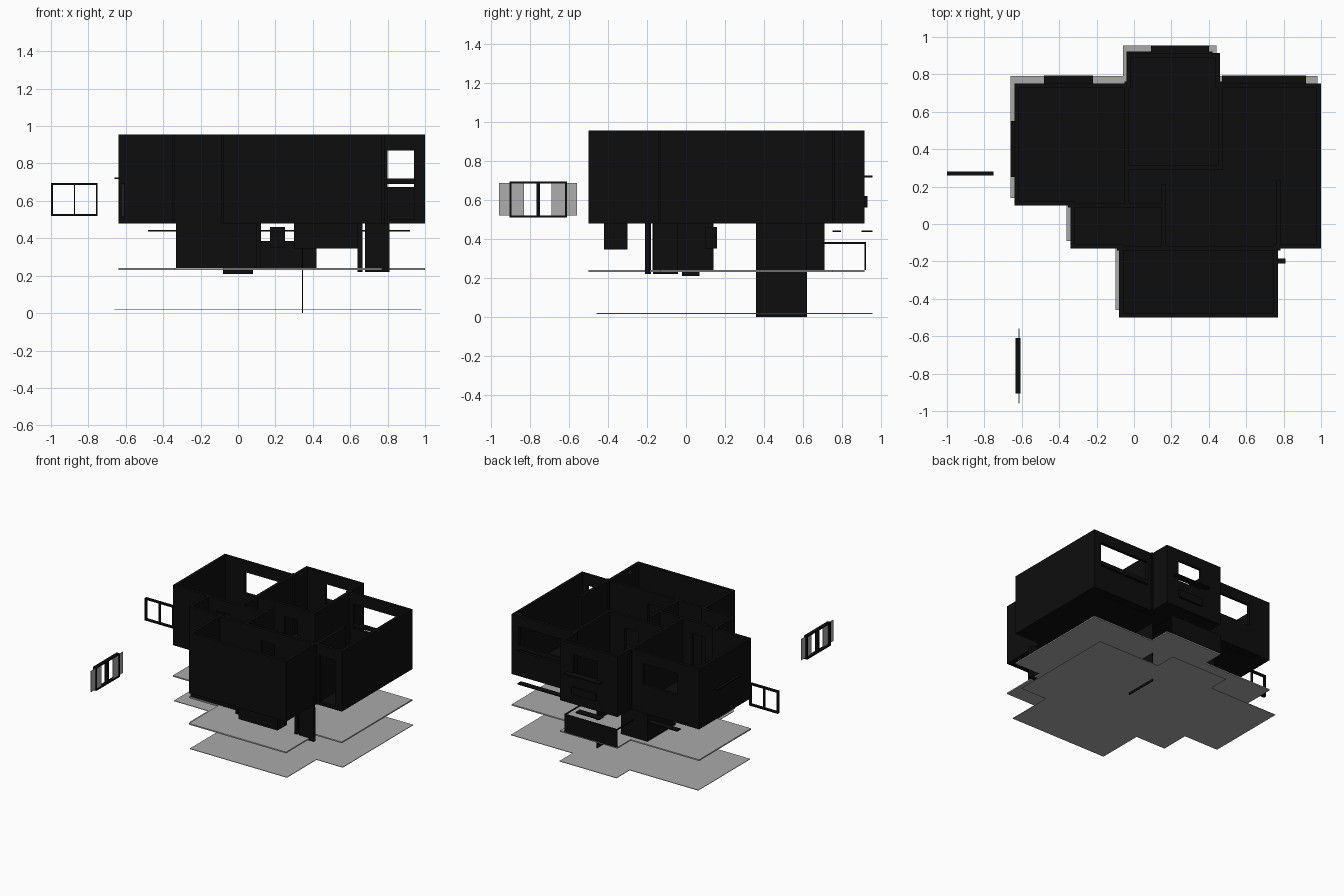
import bpy, bmesh
from mathutils import Vector

cube = bpy.data.objects.get("Cube")
if cube:
    bpy.data.objects.remove(cube, do_unlink=True)


def material(name, value):
    m = bpy.data.materials.new(name)
    m.use_nodes = True
    colour = (value, value, value, 1)
    m.diffuse_color = colour
    bsdf = m.node_tree.nodes["Principled BSDF"]
    bsdf.inputs["Base Color"].default_value = colour
    bsdf.inputs["Roughness"].default_value = 0.8
    return m


BLACK = material("black", 0.004)
GREY = material("floor grey", 0.4)
GLASS = material("pane grey", 0.42)


def finish(name, bm, mat):
    bmesh.ops.recalc_face_normals(bm, faces=bm.faces)
    mesh = bpy.data.meshes.new(name)
    bm.to_mesh(mesh)
    bm.free()
    mesh.materials.append(mat)
    ob = bpy.data.objects.new(name, mesh)
    bpy.context.collection.objects.link(ob)
    return ob


def add_box(bm, x0, x1, y0, y1, z0, z1):
    low, high = Vector((x0, y0, z0)), Vector((x1, y1, z1))
    verts = bmesh.ops.create_cube(bm, size=1)["verts"]
    for v in verts:
        v.co = (low + high) / 2 + v.co * (high - low)


def box(name, *bounds, mat=BLACK):
    bm = bmesh.new()
    add_box(bm, *bounds)
    return finish(name, bm, mat)


def plate(name, outline, z, thick, mat, dx=0, dy=0):
    bm = bmesh.new()
    face = bm.faces.new([bm.verts.new((x + dx, y + dy, z)) for x, y in outline])
    new = bmesh.ops.extrude_face_region(bm, geom=[face])["geom"]
    for v in new:
        if isinstance(v, bmesh.types.BMVert):
            v.co.z += thick
    return finish(name, bm, mat)


# Wall between two points, with an optional opening (start, end, bottom, top)
T, Z0, Z1 = 0.024, 0.48, 0.955


def wall(name, p, q, opening=None, z0=Z0, z1=Z1):
    along = 0 if abs(p[0] - q[0]) > abs(p[1] - q[1]) else 1
    a, b = sorted((p[along], q[along]))
    a, b, c = a - T / 2, b + T / 2, p[1 - along]
    parts = [(a, b, z0, z1)]
    if opening:
        s, e, low, high = opening
        parts = [(a, s, z0, z1), (e, b, z0, z1), (s, e, high, z1)]
        if low > z0:
            parts.append((s, e, z0, low))
    bm = bmesh.new()
    for s, e, low, high in parts:
        span, side = (s, e), (c - T / 2, c + T / 2)
        xy = span + side if along == 0 else side + span
        add_box(bm, *xy, low, high)
    return finish(name, bm, BLACK)


# Floors: one shared plan, the lowest one shifted
PLAN = [(-0.64, 0.75), (-0.64, 0.10), (-0.34, 0.10), (-0.34, -0.13),
        (-0.08, -0.13), (-0.08, -0.50), (0.77, -0.50), (0.77, -0.13),
        (1.0, -0.13), (1.0, 0.75), (0.46, 0.75), (0.46, 0.915),
        (-0.04, 0.915), (-0.04, 0.75)]
plate("ground_floor", PLAN, 0.016, 0.004, GREY, -0.02, 0.04)
plate("middle_floor", PLAN, 0.23, 0.01, GREY)
plate("upper_floor", PLAN, Z0, 0.008, BLACK)

# Outer walls of the upper storey, keyed by the plan edge that has an opening
OPENINGS = {7: (0.80, 0.94, 0.50, 0.87), 9: (0.50, 0.94, 0.675, 0.87),
            11: (0.14, 0.35, 0.70, 0.87), 13: (-0.45, -0.15, 0.70, 0.87)}
count = len(PLAN)
inner = []
for i, (x, y) in enumerate(PLAN):
    # Move each corner to the centre line of the walls that meet there
    before, here, after = (Vector(PLAN[k % count]) for k in (i - 1, i, i + 1))
    shift = Vector((0, 0))
    for edge in (here - before, after - here):
        edge.normalize()
        shift += Vector((-edge.y, edge.x)) * T / 2
    inner.append(here + shift)
for i in range(count):
    wall(f"outer_wall_{i + 1}", inner[i], inner[(i + 1) % count], OPENINGS.get(i))

# Room partitions
PARTITIONS = [((-0.04, 0.10), (-0.04, 0.75), None),
              ((0.46, 0.30), (0.46, 0.75), None),
              ((-0.04, 0.30), (0.46, 0.30), (0.20, 0.32, Z0, 0.86)),
              ((-0.34, 0.10), (0.16, 0.10), (-0.25, -0.13, Z0, 0.86)),
              ((0.16, -0.13), (0.16, 0.20), None),
              ((-0.08, -0.13), (0.77, -0.13), (0.30, 0.42, Z0, 0.86)),
              ((0.77, -0.13), (0.77, 0.22), None)]
for i, (p, q, hole) in enumerate(PARTITIONS):
    wall(f"partition_{i + 1}", p, q, hole)

# Slim sun shades and sills along the outside
SHADES = [(0.47, 0.92, 0.75, 0.795, 0.44), (-0.48, -0.22, 0.75, 0.795, 0.44),
          (0.09, 0.30, 0.90, 0.955, 0.44), (0.09, 0.40, 0.90, 0.955, 0.72),
          (-0.66, -0.63, 0.25, 0.55, 0.72)]
for i, (x0, x1, y0, y1, z) in enumerate(SHADES):
    box(f"sun_shade_{i + 1}", x0, x1, y0, y1, z - 0.004, z + 0.004)
box("window_bar", 0.50, 0.94, 0.73, 0.75, 0.69, 0.72)
box("back_ledge", 0.14, 0.35, 0.91, 0.93, 0.56, 0.62)

# Balcony railing at the back
box("balcony_front", -0.04, 0.42, 0.915, 0.922, 0.24, 0.385)
for i, x in enumerate((-0.04, 0.412)):
    box(f"balcony_rail_{i + 1}", x, x + 0.008, 0.70, 0.92, 0.375, 0.383)

# Lower storey walls, cupboards, doors and steps
box("tall_cupboard", -0.16, 0.07, 0.36, 0.71, 0.235, Z0)
box("stair_panel", 0.342, 0.348, 0.36, 0.62, 0, Z0)
box("hanging_cupboard", 0.30, 0.64, -0.42, -0.30, 0.345, Z0)
wall("lower_front_wall", (-0.32, -0.11), (0.11, -0.11), None, 0.24, Z0)
wall("lower_side_wall", (0.11, -0.16), (0.11, 0.13), None, 0.24, Z0)
wall("lower_left_wall", (-0.32, -0.11), (-0.32, 0.13), None, 0.24, Z0)
box("wall_box", 0.17, 0.25, 0.10, 0.16, 0.35, 0.46)
box("door_step", -0.08, 0.08, -0.02, 0.07, 0.21, 0.24)
box("door_post", 0.64, 0.665, -0.21, -0.18, 0.22, Z0)
box("door_leaf", 0.68, 0.81, -0.21, -0.185, 0.22, Z0)
box("door_side", 0.68, 0.70, -0.17, -0.04, 0.22, Z0)


# Free-standing window frames
def window(name, axis, a, b, c, half, z0, z1, rim, bar):
    bm = bmesh.new()
    mid = (a + b) / 2
    for s, e, low, high in ((a, a + rim, z0, z1), (b - rim, b, z0, z1),
                            (a, b, z0, z0 + rim), (a, b, z1 - rim, z1),
                            (mid - bar, mid + bar, z0, z1)):
        span, side = (s, e), (c - half, c + half)
        add_box(bm, *(span + side if axis == "x" else side + span), low, high)
    return finish(name, bm, BLACK)


window("fixed_window", "x", -1.0, -0.75, 0.27, 0.012, 0.52, 0.695, 0.01, 0.003)
window("sliding_window", "y", -0.905, -0.61, -0.62, 0.014, 0.51, 0.695, 0.01, 0.008)
for i, y in enumerate((-0.96, -0.69)):
    box(f"sliding_pane_{i + 1}", -0.617, -0.613, y, y + 0.13, 0.52, 0.687, mat=GLASS)
